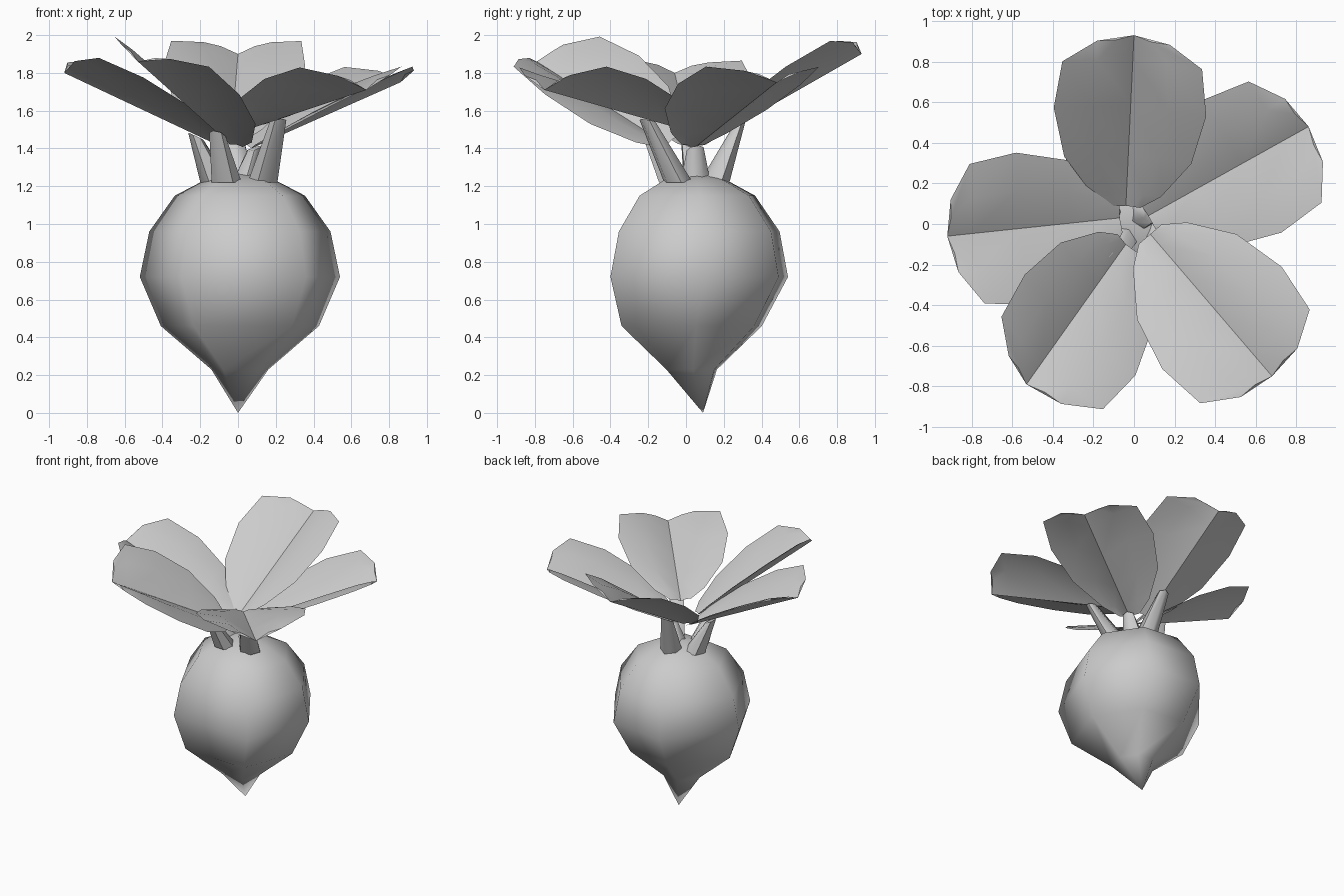
import bpy, bmesh, math
from mathutils import Vector

cube = bpy.data.objects.get("Cube")
if cube:
    bpy.data.objects.remove(cube, do_unlink=True)

grey = bpy.data.materials.new("plain_grey")
grey.use_nodes = True
grey.diffuse_color = (0.6, 0.6, 0.6, 1)
grey.node_tree.nodes["Principled BSDF"].inputs["Base Color"].default_value = (0.6, 0.6, 0.6, 1)


def finish(bm, name, angle):
    mesh = bpy.data.meshes.new(name)
    bm.to_mesh(mesh)
    bm.free()
    mesh.materials.append(grey)
    obj = bpy.data.objects.new(name, mesh)
    bpy.context.collection.objects.link(obj)
    bpy.ops.object.select_all(action='DESELECT')
    obj.select_set(True)
    bpy.context.view_layer.objects.active = obj
    bpy.ops.object.shade_smooth_by_angle(angle=math.radians(angle))


def bridge(bm, low, high):
    n = len(low)
    for i in range(n):
        j = (i + 1) % n
        bm.faces.new((low[i], low[j], high[j], high[i]))


# Uneven six-sided cross-section of the root at its widest
SECTION = [(0.53, 0.03), (0.27, 0.42), (-0.16, 0.47), (-0.53, 0.02), (-0.31, -0.43), (0.35, -0.47)]
# Root rings: height, scale, y of the centre
RINGS = [(0.23, 0.285, 0.03), (0.46, 0.79, 0.03), (0.72, 1, 0.07),
         (0.96, 0.905, 0.07), (1.15, 0.65, 0.06), (1.23, 0.36, 0.05)]


# Bulb root: rings closed by a pointed tip and a shallow crown
def bulb():
    bm = bmesh.new()
    rings = [[bm.verts.new((0.01 + x * s, cy + y * s, z)) for x, y in SECTION] for z, s, cy in RINGS]
    for low, high in zip(rings, rings[1:]):
        bridge(bm, low, high)
    tip = bm.verts.new((0, 0.09, 0))
    crown = bm.verts.new((0.01, 0.06, 1.28))
    for i in range(6):
        j = (i + 1) % 6
        bm.faces.new((tip, rings[0][j], rings[0][i]))
        bm.faces.new((crown, rings[-1][i], rings[-1][j]))
    finish(bm, "bulb_root", 89)


# Leaf half outline: distance along the rib, distance from the rib
OUTLINE = [(0, 0.08), (0.08, 0.19), (0.3, 0.35), (0.59, 0.42), (0.86, 0.385), (0.975, 0.2)]
BULGE = 0.09


# Folded leaf: two arched halves rising from a straight midrib
def leaf(name, base, tip, halves):
    bm = bmesh.new()
    rib = tip - base
    length = rib.xy.length
    side = Vector((-rib.y, rib.x, 0)).normalized()
    stops = [t for t, w in OUTLINE] + [1.0]
    ribs = [bm.verts.new(base + rib * t) for t in stops]
    for sign, (lift_base, lift_tip, width, shear) in zip((1, -1), halves):
        middle, edge = [], []
        for t, w in OUTLINE:
            w *= width
            out = side * (sign * w * length) - Vector((rib.x, rib.y, 0)) * (shear * w)
            out.z = (lift_base + (lift_tip - lift_base) * t) * w * length
            arch = Vector((0, 0, BULGE * w * length))
            middle.append(bm.verts.new(base + rib * t + out * 0.5 + arch))
            edge.append(bm.verts.new(base + rib * t + out))
        for inner, outer in ((ribs, middle), (middle, edge)):
            for i in range(len(OUTLINE) - 1):
                face = [inner[i], inner[i + 1], outer[i + 1], outer[i]]
                bm.faces.new(face if sign > 0 else face[::-1])
        for face in ([ribs[-2], ribs[-1], middle[-1]], [middle[-1], ribs[-1], edge[-1]]):
            bm.faces.new(face if sign > 0 else face[::-1])
    finish(bm, name + "_leaf", 32)


# Tapered stem from the crown, cut flush with the underside of its leaf
def stem(name, foot, top, rib):
    bm = bmesh.new()
    along = rib.normalized()
    flat = Vector((rib.x, rib.y, 0)).normalized()
    across = Vector((-flat.y, flat.x, 0))
    rings = []
    for centre, u, radius in ((foot, flat, 0.08), (top, along, 0.045)):
        angles = [math.tau * i / 6 for i in range(6)]
        rings.append([bm.verts.new(centre + radius * (math.cos(a) * u + math.sin(a) * across)) for a in angles])
    bridge(bm, *rings)
    bm.faces.new(rings[0][::-1])
    bm.faces.new(rings[1])
    finish(bm, name + "_stem", 62)


# Each leaf: rib base, rib tip, both halves (lift at base, lift at tip, width, shear),
# stem foot, stem position along the rib
LEAVES = {
    "back": ((-0.04, 0.09, 1.42), (0, 0.93, 1.9),
             (0.25, 0.42, 1.07, 0.08), (0.25, 0.42, 1.06, 0.1), (0.02, 0.15), 0.22),
    "back_left": ((0.07, 0.04, 1.4), (0.86, 0.48, 1.75),
                  (0.3, 0.4, 0.97, 0.07), (0.3, 0.38, 1.03, 0), (0.04, 0.05), 0.02),
    "front_left": ((0.08, -0.05, 1.51), (0.68, -0.75, 1.71),
                   (0.22, 0.46, 1, 0), (0.25, 0.44, 1, 0), (0.13, -0.04), 0.22),
    "front_right": ((-0.04, -0.1, 1.42), (-0.53, -0.79, 1.86),
                    (-0.15, 0.13, 1.16, 0), (0.66, 0.66, 0.9, 0.28), (-0.06, -0.07), 0.14),
    "right": ((-0.07, 0.03, 1.4), (-0.92, -0.06, 1.8),
              (0.32, 0.4, 1.06, 0.08), (0.25, 0.37, 1.04, 0.08), (-0.12, 0.06), 0.18),
}

bulb()
for name, (base, tip, half_a, half_b, foot, spot) in LEAVES.items():
    base, tip = Vector(base), Vector(tip)
    leaf(name, base, tip, (half_a, half_b))
    top = base.lerp(tip, spot) - Vector((0, 0, 0.008))
    stem(name, Vector((*foot, 1.22)), top, tip - base)
